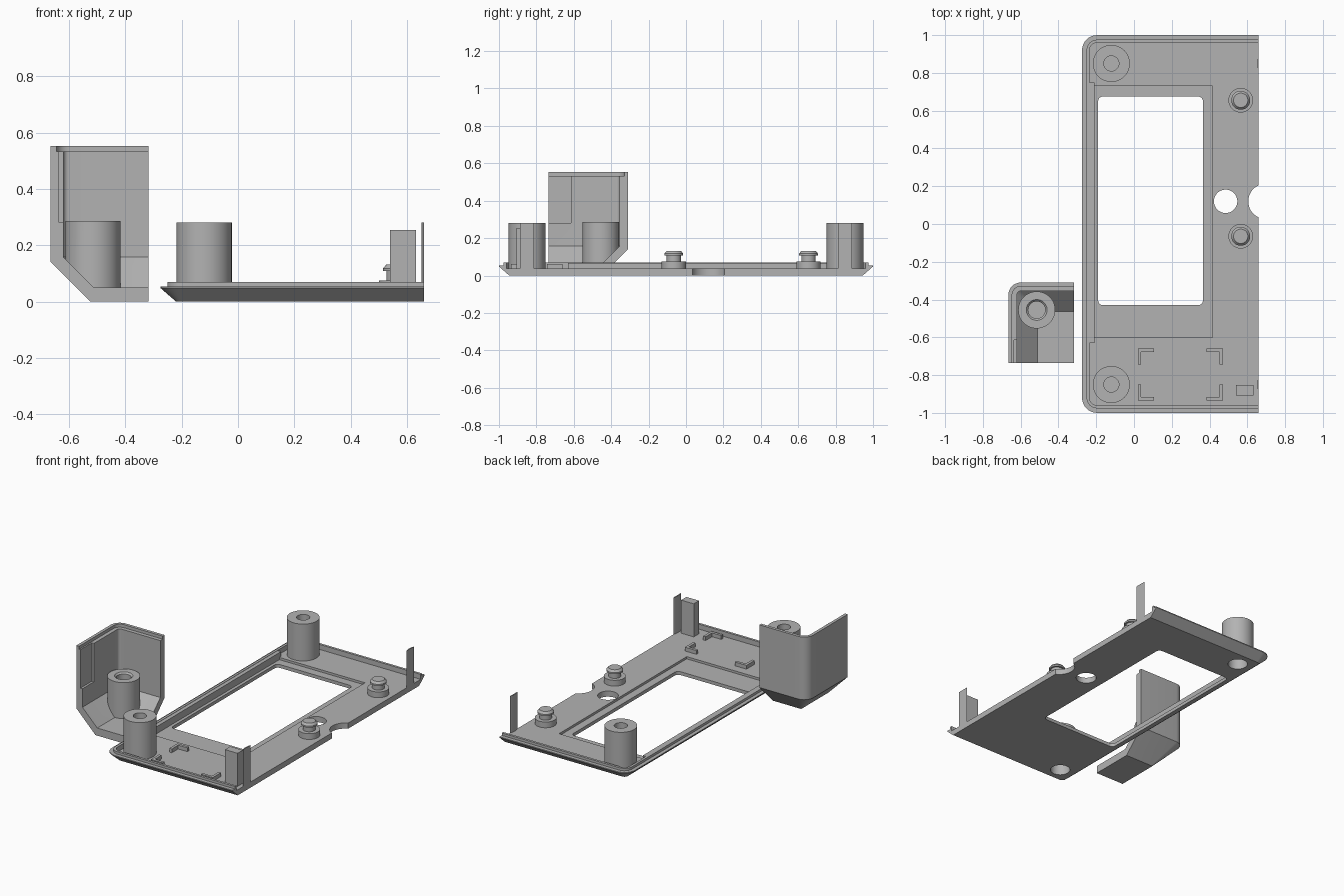
import bpy, bmesh, math
from mathutils import Matrix, Vector

if "Cube" in bpy.data.objects:
    bpy.data.objects.remove(bpy.data.objects["Cube"], do_unlink=True)

grey = bpy.data.materials.new("matte grey")
grey.use_nodes = True
grey.diffuse_color = (0.45, 0.45, 0.45, 1)
grey.node_tree.nodes["Principled BSDF"].inputs["Base Color"].default_value = (0.45, 0.45, 0.45, 1)


def finish(name, bm):
    bmesh.ops.recalc_face_normals(bm, faces=bm.faces)
    me = bpy.data.meshes.new(name)
    bm.to_mesh(me)
    bm.free()
    me.materials.append(grey)
    ob = bpy.data.objects.new(name, me)
    bpy.context.collection.objects.link(ob)
    return ob


def box(name, x, y, z, radius=0):
    """Box from ranges, with optionally rounded upright edges."""
    bm = bmesh.new()
    mid = Vector([(r[0] + r[1]) / 2 for r in (x, y, z)])
    size = [r[1] - r[0] for r in (x, y, z)]
    bmesh.ops.create_cube(bm, size=1, matrix=Matrix.Translation(mid) @ Matrix.Diagonal((*size, 1)))
    if radius:
        upright = [e for e in bm.edges if abs(e.verts[0].co.z - e.verts[1].co.z) > 0.001]
        bmesh.ops.bevel(bm, geom=upright, offset=radius, segments=4, profile=0.5, affect='EDGES')
    return finish(name, bm)


def lathe(name, centre, profile, n=48):
    """Turn a closed or axis-ended (radius, height) profile about an upright axis."""
    bm = bmesh.new()
    rings = []
    for r, z in profile:
        if r == 0:
            rings.append([bm.verts.new((*centre, z))] * n)
        else:
            rings.append([bm.verts.new((centre[0] + r * math.cos(i * math.tau / n),
                                        centre[1] + r * math.sin(i * math.tau / n), z))
                          for i in range(n)])
    for a, b in zip(rings, rings[1:]):
        for i in range(n):
            j = (i + 1) % n
            bm.faces.new(list(dict.fromkeys((a[i], a[j], b[j], b[i]))))
    return finish(name, bm)


def cylinder(name, centre, r, z0, z1):
    return lathe(name, centre, [(0, z0), (r, z0), (r, z1), (0, z1)])


def combine(ob, other, operation):
    mod = ob.modifiers.new(operation.title(), 'BOOLEAN')
    mod.operation, mod.solver, mod.object = operation, 'EXACT', other
    bpy.context.view_layer.objects.active = ob
    bpy.ops.object.modifier_apply(modifier=mod.name)
    bpy.data.objects.remove(other, do_unlink=True)


def arc(cx, cy, r, start):
    """Quarter turn of points, counterclockwise."""
    return [(cx + r * math.cos(start + k * math.pi / 16), cy + r * math.sin(start + k * math.pi / 16))
            for k in range(9)]


def tray(name, path, corner, profile):
    """Sweep (inset, height) steps along an open outline and close the cut sides."""
    bm = bmesh.new()
    rings = [[bm.verts.new((*p, z)) for p in path(inset)] for inset, z in profile]
    low, high = (bm.verts.new((*corner, profile[k][1])) for k in (0, -1))
    for a, b in zip(rings, rings[1:]):
        for i in range(len(a) - 1):
            bm.faces.new((a[i], a[i + 1], b[i + 1], b[i]))
    bm.faces.new(rings[0] + [low])
    bm.faces.new(rings[-1] + [high])
    for end in (0, -1):
        bm.faces.new([r[end] for r in rings] + [high, low])
    return finish(name, bm)


# Face panel with stepped rim and chamfered underside
def panel_path(i):
    r = 0.08 - i
    left, top = -0.275 + i + r, 1 - i
    return ([(0.66, top)] + arc(left, top - r, r, math.pi / 2)
            + arc(left, r - top, r, math.pi) + [(0.66, -top)])


panel = tray("face_panel", panel_path, (0.66, 0),
             [(0.055, 0), (0, 0.048), (0, 0.054), (0.024, 0.054),
              (0.024, 0.07), (0.04, 0.07), (0.04, 0.037)])
combine(panel, box("recess_cut", (-0.21, 0.415), (-0.6, 0.73), (0.022, 0.2)), 'DIFFERENCE')
combine(panel, box("window_cut", (-0.19, 0.365), (-0.43, 0.675), (-0.1, 0.2), 0.025), 'DIFFERENCE')
combine(panel, cylinder("round_cut", (0.485, 0.12), 0.062, -0.1, 0.2), 'DIFFERENCE')
combine(panel, cylinder("edge_cut", (0.698, 0.12), 0.093, -0.1, 0.2), 'DIFFERENCE')
for y in (-0.85, 0.85):
    combine(panel, cylinder("screw_cut", (-0.12, y), 0.06, -0.1, 0.2), 'DIFFERENCE')
box("rim_thickening", (-0.237, -0.21), (-0.63, 0.75), (0.02, 0.068))

# Screw bosses, and the slivers of the pair on the cut edge
for side, y in (("front", -0.85), ("back", 0.85)):
    lathe("screw_boss_" + side, (-0.12, y),
          [(0, 0.12), (0.06, 0.12), (0.06, 0.01), (0.098, 0.01), (0.098, 0.28),
           (0.04, 0.28), (0.04, 0.15), (0, 0.15)])
    sliver = cylinder("boss_sliver_" + side, (0.75, y), 0.098, 0.02, 0.28)
    combine(sliver, box("sliver_limit", (0.5, 0.66), (y - 0.2, y + 0.2), (0, 0.4)), 'INTERSECT')

# Snap posts
for side, y in (("front", -0.065), ("back", 0.655)):
    lathe("snap_post_" + side, (0.565, y),
          [(0, 0.02), (0.065, 0.02), (0.065, 0.075), (0.038, 0.075), (0.038, 0.108),
           (0.05, 0.108), (0.05, 0.118), (0.038, 0.132), (0, 0.132)])

# Corner brackets for a small square part
for sx in (-1, 1):
    for sy in (-1, 1):
        x, y = 0.245 + sx * 0.225, -0.797 + sy * 0.138
        span = lambda a, s, d: sorted((a, a - s * d))
        box("bracket_long", span(x, sx, 0.085), span(y, sy, 0.018), (0.03, 0.062))
        box("bracket_short", span(x, sx, 0.018), span(y, sy, 0.085), (0.03, 0.062))
box("support_block", (0.54, 0.632), (-0.907, -0.852), (0.03, 0.255))


# Separate corner shell with sloping base
def shell_path(i):
    r = max(0.065 - i, 0.008)
    x, y = -0.665 + i, -0.31 - i
    return [(-0.318, y)] + arc(x + r, y - r, r, math.pi / 2) + [(x, -0.735)]


shell_corner = (-0.318, -0.735)
shell = tray("corner_shell", shell_path, shell_corner,
             [(0.14, 0), (0, 0.14), (0, 0.553), (0.02, 0.553), (0.02, 0.533),
              (0.045, 0.533), (0.045, 0.158), (0.153, 0.05)])
combine(shell, box("pocket_cut", (-0.635, -0.58), (-0.8, -0.615), (0.28, 0.54)), 'DIFFERENCE')

# Boss inside the shell, trimmed to the outer slopes
boss = lathe("shell_boss", (-0.515, -0.455),
             [(0, 0.02), (0.098, 0.02), (0.098, 0.287), (0.055, 0.287), (0.045, 0.277),
              (0.045, 0.12), (0, 0.12)])
combine(boss, tray("boss_limit", shell_path, shell_corner,
                   [(0.15, 0.005), (0.012, 0.143), (0.012, 0.5)]), 'INTERSECT')

# Smooth round walls, keep hard edges
for ob in bpy.context.view_layer.objects:
    ob.select_set(ob.type == 'MESH' and grey.name in ob.data.materials)
bpy.context.view_layer.objects.active = panel
bpy.ops.object.shade_smooth_by_angle(angle=math.radians(30))
